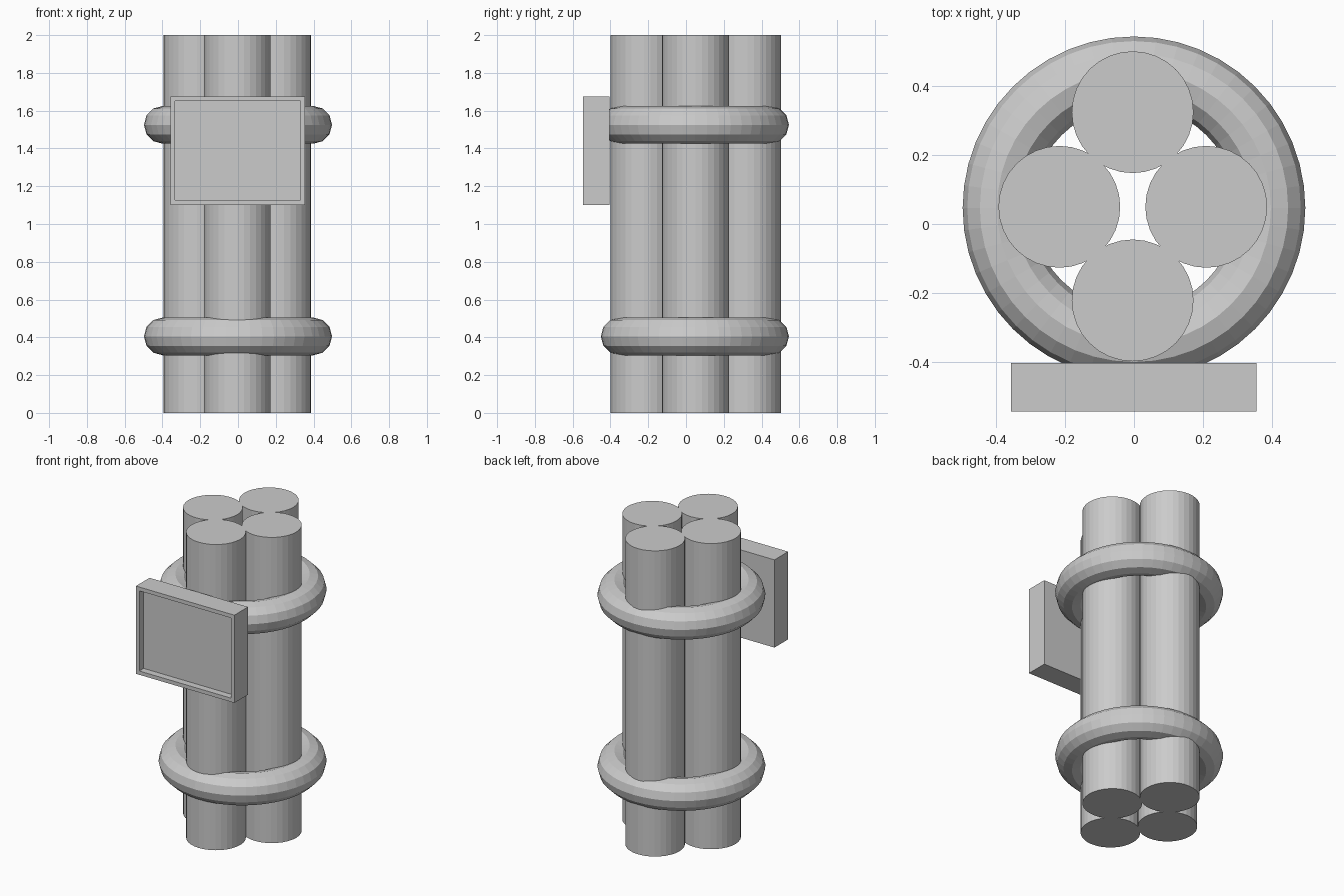
import bpy, bmesh
from mathutils import Vector

if "Cube" in bpy.data.objects:
    bpy.data.objects.remove(bpy.data.objects["Cube"])

# Bundle of four upright tubes
for name, x, y in (("front_tube", -0.004, -0.222), ("back_tube", -0.004, 0.325),
                   ("left_tube", -0.217, 0.05), ("right_tube", 0.21, 0.05)):
    bpy.ops.mesh.primitive_cylinder_add(vertices=32, radius=0.177, depth=2,
                                        location=(x, y, 1))
    bpy.context.object.name = name

# Rings that strap the tubes together
for name, z in (("lower_ring", 0.405), ("upper_ring", 1.525)):
    bpy.ops.mesh.primitive_torus_add(major_segments=48, minor_segments=12,
                                     major_radius=0.398, minor_radius=0.1,
                                     location=(0, 0.047, z))
    bpy.context.object.name = name

# Front panel: a box whose front face is inset and pushed in
bpy.ops.mesh.primitive_cube_add(size=1, location=(-0.001, -0.4745, 1.388))
panel = bpy.context.object
panel.name = "front_panel"
panel.scale = (0.713, 0.141, 0.574)
bpy.ops.object.transform_apply(location=False, rotation=False, scale=True)
bm = bmesh.new()
bm.from_mesh(panel.data)
bm.normal_update()
front = min(bm.faces, key=lambda f: f.calc_center_median().y)
bmesh.ops.inset_region(bm, faces=[front], thickness=0.035)
rim = bmesh.ops.inset_region(bm, faces=[front], thickness=0.0)
bmesh.ops.translate(bm, verts=front.verts, vec=Vector((0, 0.045, 0)))
bm.to_mesh(panel.data)
bm.free()
